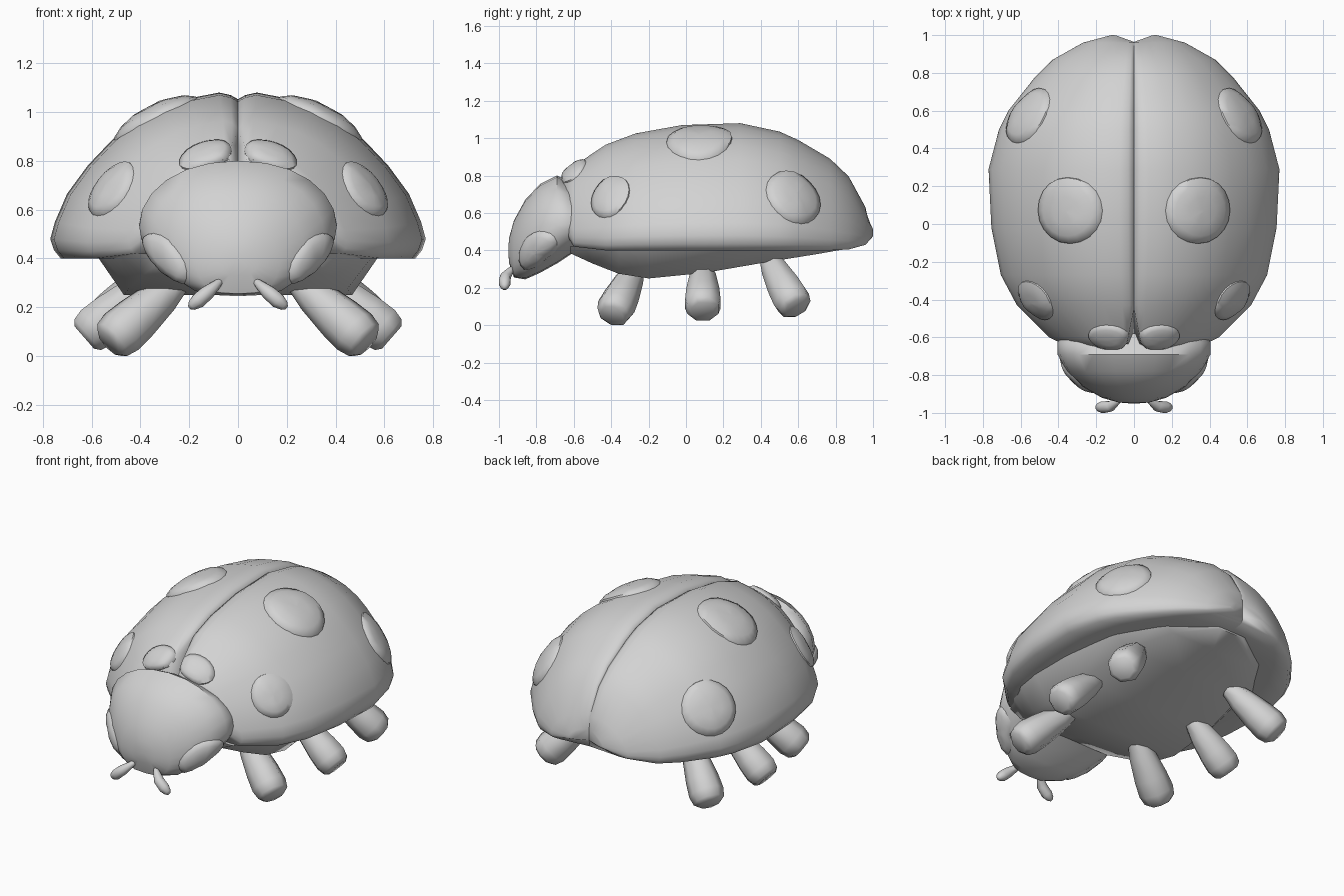
import bpy, bmesh, math
from mathutils import Vector
from mathutils.bvhtree import BVHTree

if "Cube" in bpy.data.objects:
    bpy.data.objects.remove(bpy.data.objects["Cube"], do_unlink=True)

grey = bpy.data.materials.new("plain grey")
grey.use_nodes = True
GREY = (0.65, 0.65, 0.65, 1)
grey.diffuse_color = GREY
grey.node_tree.nodes["Principled BSDF"].inputs["Base Color"].default_value = GREY


def loft(name, rings, mirror=True, angle=45):
    """Skin closed rings of points, cap the ends, mirror across x."""
    bm = bmesh.new()
    loops = [[bm.verts.new(p) for p in ring] for ring in rings]
    n = len(loops[0])
    for a, b in zip(loops, loops[1:]):
        for i in range(n):
            j = (i + 1) % n
            bm.faces.new((a[i], a[j], b[j], b[i]))
    bm.faces.new(loops[0])
    bm.faces.new(loops[-1])
    bmesh.ops.recalc_face_normals(bm, faces=bm.faces)
    mesh = bpy.data.meshes.new(name)
    bm.to_mesh(mesh)
    tree = BVHTree.FromBMesh(bm)
    bm.free()
    mesh.materials.append(grey)
    obj = bpy.data.objects.new(name, mesh)
    bpy.context.collection.objects.link(obj)
    bpy.ops.object.select_all(action='DESELECT')
    obj.select_set(True)
    bpy.context.view_layer.objects.active = obj
    bpy.ops.object.shade_smooth_by_angle(angle=math.radians(angle))
    if mirror:
        m = obj.modifiers.new("Mirror", 'MIRROR')
        m.use_mirror_merge = False
    return tree


def patch(name, tree, centre, axis, ru, rv, height):
    """Low raised oval that follows the surface below it."""
    c, normal, _, _ = tree.find_nearest(Vector(centre))
    u = Vector(axis)
    u = (u - normal * u.dot(normal)).normalized()
    v = normal.cross(u)
    rings = []
    for k, h in ((1, -0.012), (0.97, 0.3 * height), (0.75, 0.75 * height),
                 (0.4, 0.95 * height), (0.06, height)):
        ring = []
        for i in range(20):
            a = math.tau * i / 20
            p = c + u * (ru * k * math.cos(a)) + v * (rv * k * math.sin(a))
            ring.append(tree.find_nearest(p)[0] + normal * h)
        rings.append(ring)
    loft(name, rings, angle=50)


def limb(name, stations, sides=8):
    """Round tapering limb through (x, y, z, radius) stations."""
    pts = [Vector(s[:3]) for s in stations]
    rings = []
    for i, s in enumerate(stations):
        d = (pts[min(i + 1, len(pts) - 1)] - pts[max(i - 1, 0)]).normalized()
        u = d.cross(Vector((0, 0, 1))).normalized()
        v = d.cross(u)
        rings.append([pts[i] + s[3] * (u * math.cos(a) + v * math.sin(a))
                      for a in (math.tau * (k + 0.5) / sides for k in range(sides))])
    loft(name, rings, angle=60)


def head_ring(y, w, lo, hi, count=24):
    """Oval cross-section, widest below the middle, with a fuller lower half."""
    ring = []
    mid = lo + 0.43 * (hi - lo)
    for i in range(count):
        a = math.tau * i / count
        c, s = math.cos(a), math.sin(a)
        power, rz = (0.6, mid - lo) if s < 0 else (0.93, hi - mid)
        ring.append((w * math.copysign(abs(c) ** power, c), y, mid + rz * s))
    return ring


# Wing case: one half section swept along y, with a groove at the middle
section = [(0, 0.96), (0.04, 0.985), (0.1, 1), (0.26, 0.965), (0.4, 0.915),
           (0.55, 0.825), (0.67, 0.715), (0.8, 0.56), (0.91, 0.39),
           (0.975, 0.22), (1, 0.117), (0.98, 0.05), (0.945, 0), (0.75, 0), (0, 0.05)]
# y, half width, top, bottom
stations = [(-0.66, 0.33, 0.805, 0.52), (-0.6, 0.45, 0.85, 0.42),
            (-0.43, 0.62, 0.965, 0.4), (-0.27, 0.705, 1.025, 0.4),
            (-0.02, 0.755, 1.07, 0.4), (0.29, 0.77, 1.08, 0.4),
            (0.5, 0.715, 1.035, 0.4), (0.6, 0.665, 0.99, 0.4),
            (0.77, 0.53, 0.89, 0.4), (0.87, 0.43, 0.795, 0.405),
            (0.96, 0.27, 0.63, 0.43), (1, 0.12, 0.55, 0.475)]
rings = [[Vector((w * sx, y, bot + (top - bot) * sz)) for sx, sz in section]
         for y, w, top, bot in stations]
# Notch at the front end of the seam, rounded corner at the rear end
rings[0][:3] = [Vector(p) for p in ((0, -0.47, 0.86), (0.035, -0.63, 0.815), (0.06, -0.655, 0.805))]
rings[1][:3] = [Vector(p) for p in ((0, -0.45, 0.93), (0.025, -0.57, 0.865), (0.055, -0.6, 0.85))]
for p in rings[-1]:
    p.y -= 0.036 * max(0, 1 - p.x / 0.1)
shell = loft("wing_case", rings, angle=75)

# Belly under the wing case: y, half width, lowest height
belly = [(-0.62, 0.4, 0.385), (-0.5, 0.49, 0.33), (-0.36, 0.56, 0.275),
         (-0.2, 0.585, 0.25), (0.1, 0.585, 0.28), (0.45, 0.53, 0.34),
         (0.7, 0.37, 0.38), (0.87, 0.1, 0.41)]
loft("belly", [[(s * w, y, z) for s, z in
                ((-1, 0.42), (-0.8, b), (0, b), (0.8, b), (1, 0.42))]
               for y, w, b in belly], mirror=False, angle=65)

# Head: y, half width, bottom, top
head_stations = [(-0.58, 0.39, 0.4, 0.72), (-0.63, 0.405, 0.37, 0.77),
                 (-0.69, 0.405, 0.33, 0.8), (-0.78, 0.355, 0.28, 0.755),
                 (-0.86, 0.275, 0.245, 0.67), (-0.92, 0.17, 0.255, 0.56),
                 (-0.945, 0.08, 0.33, 0.47), (-0.95, 0.02, 0.38, 0.42)]
head = loft("head", [head_ring(*s) for s in head_stations], mirror=False)

# Eyes and wing case spots
patch("eye", head, (0.32, -0.805, 0.385), (0.2, 0.18, 0.15), 0.155, 0.115, 0.025)
patch("front_spot", shell, (0.135, -0.61, 0.835), (1, 0, -0.35), 0.12, 0.085, 0.025)
patch("shoulder_spot", shell, (0.54, -0.42, 0.7), (0, 1, 0), 0.125, 0.135, 0.025)
patch("top_spot", shell, (0.35, 0.07, 1), (0, 1, 0), 0.18, 0.2, 0.035)
patch("rear_spot", shell, (0.585, 0.59, 0.7), (0, 1, 0), 0.17, 0.17, 0.028)

# Antennae
limb("antenna", [(0.06, -0.9, 0.32, 0.012), (0.085, -0.935, 0.295, 0.018),
                 (0.125, -0.965, 0.26, 0.03), (0.165, -0.97, 0.225, 0.033),
                 (0.19, -0.97, 0.205, 0.022), (0.2, -0.97, 0.197, 0.008)])

# Legs: hip, foot centre
for name, hip, foot in (("front_leg", (0.24, -0.27, 0.31), (0.53, -0.395, 0.052)),
                        ("middle_leg", (0.36, 0.09, 0.31), (0.63, 0.09, 0.075)),
                        ("rear_leg", (0.34, 0.44, 0.36), (0.58, 0.59, 0.09))):
    a, b = Vector(hip), Vector(foot)
    limb(name, [(*a.lerp(b, t), r) for t, r in
                ((0, 0.05), (0.25, 0.076), (0.6, 0.096), (0.82, 0.102),
                 (0.95, 0.09), (1, 0.065))])
